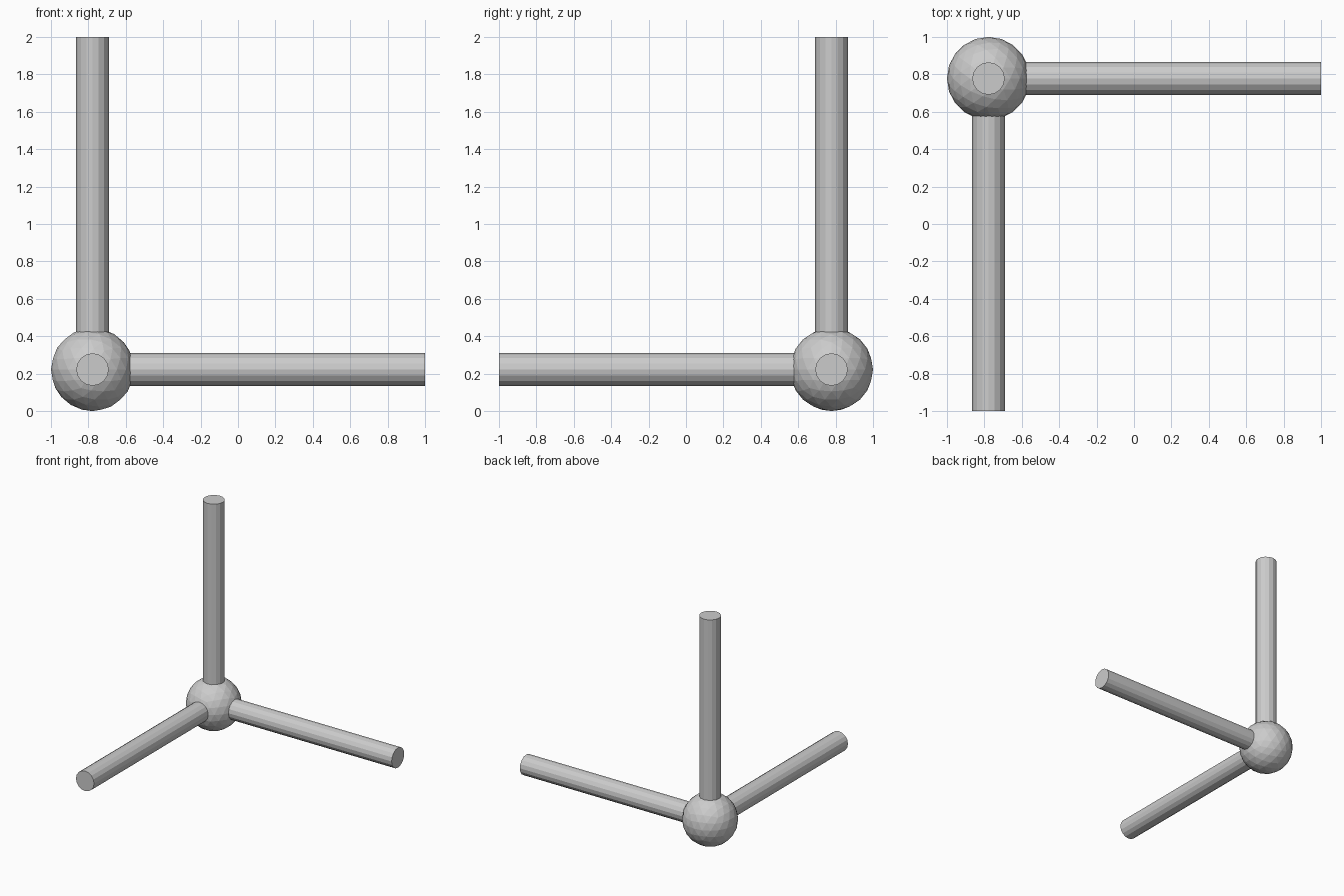
import bpy
from mathutils import Vector

if "Cube" in bpy.data.objects:
    bpy.data.objects.remove(bpy.data.objects["Cube"])

R_BALL = 0.222
R_ROD = 0.087
HUB = Vector((-1 + R_BALL, 1 - R_BALL, R_BALL))
ROD_LENGTH = 2 - R_BALL


def rod(name, direction):
    """Flat-faced rod running from the hub centre to the outer bound."""
    d = Vector(direction)
    bpy.ops.mesh.primitive_cylinder_add(
        vertices=16, radius=R_ROD, depth=ROD_LENGTH,
        location=HUB + d * ROD_LENGTH / 2,
        rotation=d.to_track_quat('Z', 'Y').to_euler())
    bpy.context.object.name = name


# Faceted corner ball
bpy.ops.mesh.primitive_ico_sphere_add(subdivisions=3, radius=R_BALL, location=HUB)
bpy.context.object.name = "corner_ball"

# Three perpendicular rods
rod("right_rod", (1, 0, 0))
rod("front_rod", (0, -1, 0))
rod("upright_rod", (0, 0, 1))
